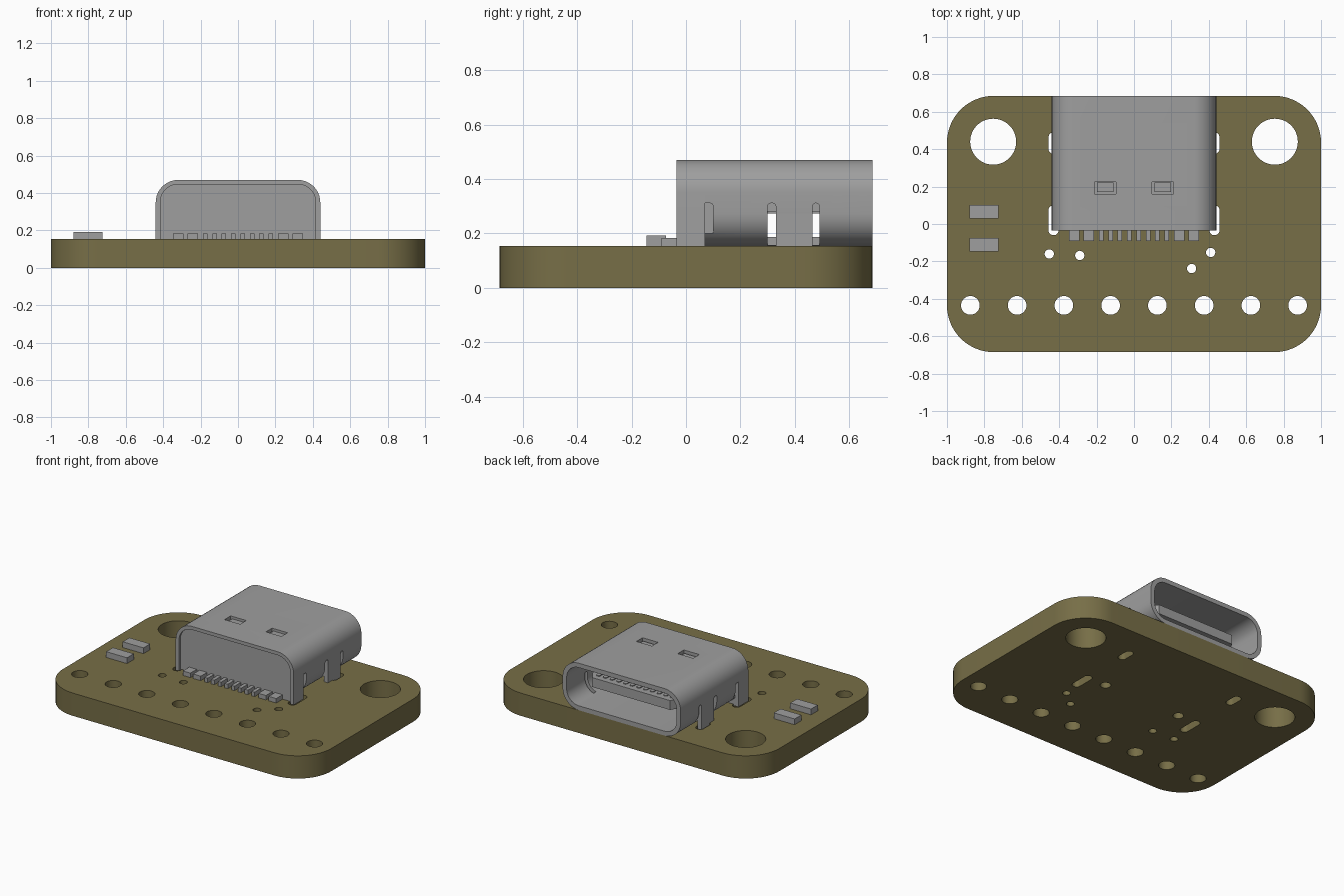
import bpy, bmesh, math

if "Cube" in bpy.data.objects:
    bpy.data.objects.remove(bpy.data.objects["Cube"])


def material(name, rgb):
    m = bpy.data.materials.new(name)
    m.use_nodes = True
    m.diffuse_color = (*rgb, 1)
    m.node_tree.nodes["Principled BSDF"].inputs["Base Color"].default_value = (*rgb, 1)
    return m


OLIVE = material("olive board", (0.185, 0.157, 0.063))
GREY = material("grey metal", (0.345, 0.345, 0.345))
TOP = 0.153  # upper face of the board


def rounded(u0, u1, v0, v1, r=0.0, bottom=None, steps=10):
    """Rounded rectangle outline; the lower corners may have their own radius."""
    low = r if bottom is None else bottom
    corners = [(u1, v1, r, 0), (u0, v1, r, 90), (u0, v0, low, 180), (u1, v0, low, 270)]
    pts = []
    for u, v, rad, start in corners:
        if rad == 0:
            pts.append((u, v))
            continue
        cu = u - rad if u == u1 else u + rad
        cv = v - rad if v == v1 else v + rad
        for i in range(steps + 1):
            a = math.radians(start + 90 * i / steps)
            pts.append((cu + rad * math.cos(a), cv + rad * math.sin(a)))
    return pts


def circle(x, y, r, n=32):
    return [(x + r * math.cos(math.tau * i / n), y + r * math.sin(math.tau * i / n))
            for i in range(n)]


def prism(name, loops, axis, a, b, mat=GREY):
    """Extrude closed outlines along an axis from a to b."""
    place = {"x": lambda u, v, w: (w, u, v),
             "y": lambda u, v, w: (u, w, v),
             "z": lambda u, v, w: (u, v, w)}[axis]
    bm = bmesh.new()
    for loop in loops:
        near = [bm.verts.new(place(u, v, a)) for u, v in loop]
        far = [bm.verts.new(place(u, v, b)) for u, v in loop]
        bm.faces.new(near)
        bm.faces.new(far)
        for i in range(len(loop)):
            j = (i + 1) % len(loop)
            bm.faces.new((near[i], near[j], far[j], far[i]))
    bmesh.ops.recalc_face_normals(bm, faces=bm.faces)
    mesh = bpy.data.meshes.new(name)
    bm.to_mesh(mesh)
    bm.free()
    mesh.materials.append(mat)
    ob = bpy.data.objects.new(name, mesh)
    bpy.context.collection.objects.link(ob)
    return ob


def activate(ob):
    bpy.ops.object.select_all(action="DESELECT")
    ob.select_set(True)
    bpy.context.view_layer.objects.active = ob


def cut(ob, cutter):
    mod = ob.modifiers.new("cut", "BOOLEAN")
    mod.operation = "DIFFERENCE"
    mod.solver = "EXACT"
    mod.object = cutter
    activate(ob)
    bpy.ops.object.modifier_apply(modifier=mod.name)
    bpy.data.objects.remove(cutter)


def smooth(ob):
    activate(ob)
    bpy.ops.object.shade_smooth_by_angle(angle=math.radians(30))


# Board with mounting holes, pin holes, vias, peg holes and leg slots
board = prism("circuit_board", [rounded(-1, 1, -0.685, 0.685, 0.25, steps=16)],
              "z", 0, TOP, OLIVE)
holes = [circle(-0.875 + 0.25 * i, -0.435, 0.05) for i in range(8)]
holes += [circle(x, y, 0.025, 20) for x, y in
          ((-0.453, -0.16), (-0.29, -0.168), (0.308, -0.238), (0.41, -0.152))]
for s in (-1, 1):
    holes.append(circle(s * 0.753, 0.44, 0.123, 48))
    holes.append(circle(s * 0.29, 0.075, 0.033, 24))
    for y0, y1 in ((-0.06, 0.1), (0.375, 0.49)):
        holes.append(rounded(s * 0.43 - 0.027, s * 0.43 + 0.027, y0, y1, 0.026))
cut(board, prism("hole_cutter", holes, "z", -0.1, 0.3))
smooth(board)

# Connector shell: hollow rounded tube, open at the back
shell = prism("connector_shell", [rounded(-0.44, 0.44, TOP, 0.47, 0.12)], "y", 0.07, 0.685)
cut(shell, prism("cavity_cutter", [rounded(-0.41, 0.41, TOP + 0.03, 0.44, 0.09)],
                 "y", 0.25, 0.8))
for s in (-1, 1):
    for y0, y1, inner in ((0.3, 0.33, 0.345), (0.465, 0.49, 0.345), (0.06, 0.1, 0.415)):
        slot = rounded(y0, y1, 0.1, 0.311, 0.012, 0)
        cut(shell, prism("side_slot_cutter", [slot], "x", s * inner, s * 0.6))

# Latch windows in the top of the shell
for s in (-1, 1):
    window = rounded(s * 0.154 - 0.058, s * 0.154 + 0.058, 0.16, 0.225)
    cut(shell, prism("window_cutter", [window], "z", 0.446, 0.6))
    prism("latch_tab", [rounded(s * 0.154 - 0.045, s * 0.154 + 0.045, 0.172, 0.222)],
          "z", 0.44, 0.455)
smooth(shell)

# Straight-sided closed end with a recessed cover
end = prism("shell_end", [rounded(-0.44, 0.44, TOP - 0.01, 0.47, 0.12, 0)], "y", -0.035, 0.07)
cut(end, prism("recess_cutter", [rounded(-0.415, 0.415, 0.1, 0.447, 0.095, 0)],
               "y", -0.1, -0.022))
smooth(end)

# Mounting legs below the shell sides
for side, s in (("left", 1), ("right", -1)):
    leg = sorted((s * 0.41, s * 0.44))
    prism(side + "_leg", [rounded(leg[0], leg[1], 0.33, 0.465)], "z", 0.135, 0.273)

# Tongue in the opening, with a thicker root and contact strips on both faces
prism("tongue", [[(-0.33, 0.24), (0.33, 0.24), (0.33, 0.52), (0.29, 0.585),
                  (-0.29, 0.585), (-0.33, 0.52)]], "z", 0.28, 0.343)
prism("tongue_root", [rounded(-0.35, 0.35, 0.265, 0.358, 0.02)], "y", 0.24, 0.3)
strips = [rounded(x - 0.014, x + 0.014, 0.3, 0.55, 0.013, steps=4)
          for x in (-0.275 + 0.05 * i for i in range(12))]
prism("upper_contacts", strips, "z", 0.343, 0.349)
prism("lower_contacts", strips, "z", 0.274, 0.28)

# Solder tails along the closed end
tails = []
for s in (-1, 1):
    for x, half in ((0.32, 0.028), (0.243, 0.028), (0.175, 0.012),
                    (0.125, 0.012), (0.075, 0.012), (0.025, 0.012)):
        tails.append(rounded(s * x - half, s * x + half, -0.09, -0.02))
prism("solder_tails", tails, "z", TOP, 0.183)

# Two small chip resistors
for name, y in (("rear_resistor", 0.065), ("front_resistor", -0.11)):
    prism(name, [rounded(-0.88, -0.725, y - 0.036, y + 0.036)], "z", TOP, 0.192)
